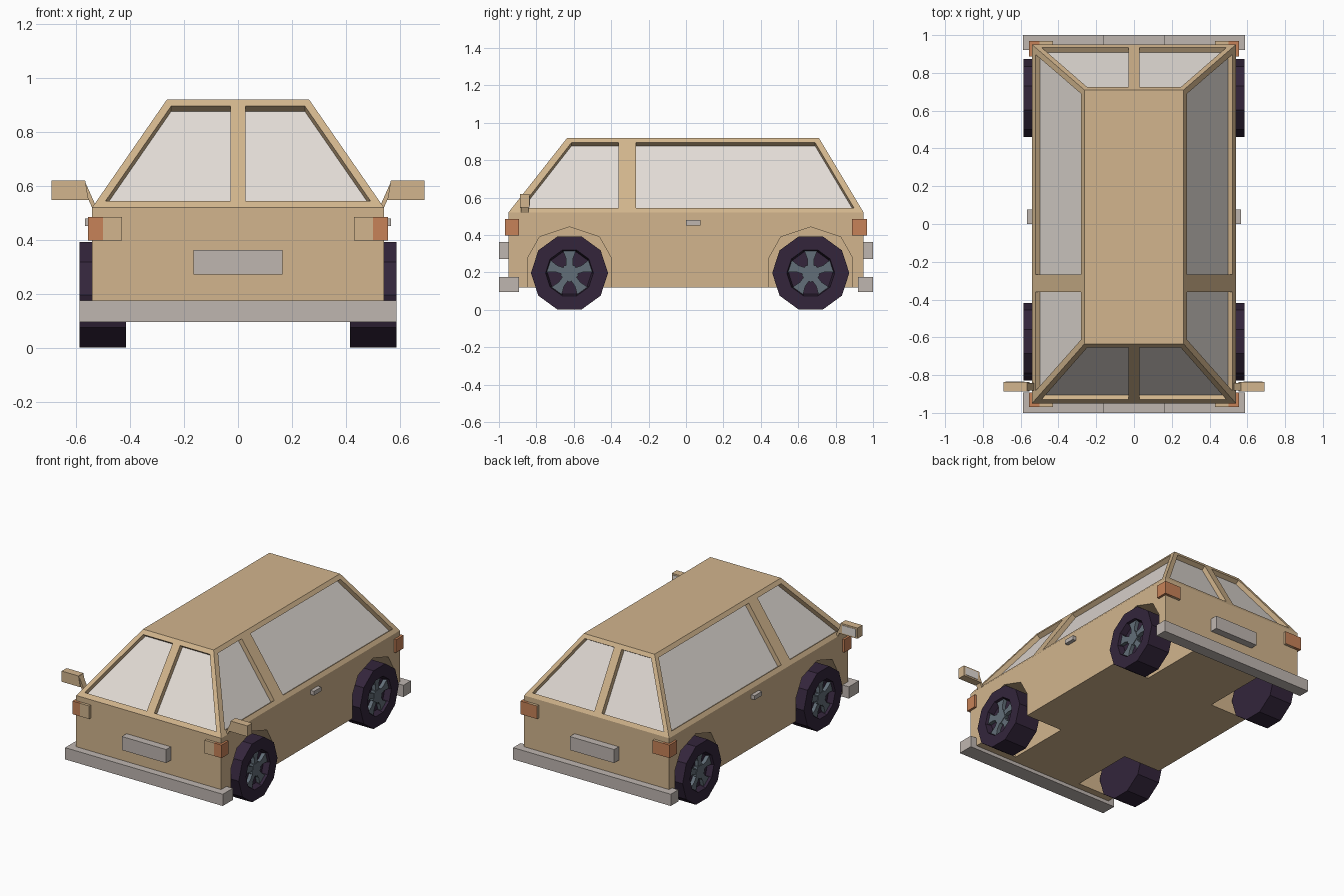
import bpy, bmesh, math
from mathutils import Vector

if "Cube" in bpy.data.objects:
    bpy.data.objects.remove(bpy.data.objects["Cube"])


def mat(name, r, g, b):
    lin = lambda c: (c / 255 / 12.92) if c < 11 else ((c / 255 + 0.055) / 1.055) ** 2.4
    m = bpy.data.materials.new(name)
    m.diffuse_color = (lin(r), lin(g), lin(b), 1)
    m.use_nodes = True
    m.node_tree.nodes["Principled BSDF"].inputs["Base Color"].default_value = m.diffuse_color
    return m


TAN = mat("tan paint", 210, 181, 141)
GLASS = mat("pale glass", 227, 220, 214)
GREY = mat("grey trim", 191, 182, 176)
ORANGE = mat("orange lamp", 199, 130, 88)
TYRE = mat("dark tyre", 51, 37, 59)
SLATE = mat("slate wheel", 98, 110, 120)


def finish(bm, name, *mats):
    bmesh.ops.remove_doubles(bm, verts=bm.verts[:], dist=1e-5)
    bmesh.ops.recalc_face_normals(bm, faces=bm.faces[:])
    me = bpy.data.meshes.new(name)
    bm.to_mesh(me)
    bm.free()
    for m in mats:
        me.materials.append(m)
    ob = bpy.data.objects.new(name, me)
    bpy.context.collection.objects.link(ob)
    return ob


def add_face(bm, pts, index=0):
    f = bm.faces.new([bm.verts.new(p) for p in pts])
    f.material_index = index
    return f


def add_prism(bm, a, b):
    """Closed solid between two matching outlines."""
    add_face(bm, a)
    add_face(bm, b)
    n = len(a)
    for i in range(n):
        j = (i + 1) % n
        add_face(bm, [a[i], a[j], b[j], b[i]])


def box(name, x, y, z, *mats):
    bm = bmesh.new()
    base = [(x[0], y[0]), (x[1], y[0]), (x[1], y[1]), (x[0], y[1])]
    add_prism(bm, [(*p, z[0]) for p in base], [(*p, z[1]) for p in base])
    return finish(bm, name, *mats)


# Body shell with sloping cabin walls and recessed windows
Z0, Z1, Z2 = 0.12, 0.52, 0.92
HX, RX, FY, BY, RFY, RBY = 0.54, 0.263, -0.95, 0.95, -0.635, 0.71
DEPTH = 0.032


def wall_point(side, s, z):
    t = (z - Z1) / (Z2 - Z1)
    if side == "front":
        return Vector((s, FY + (RFY - FY) * t, z))
    if side == "back":
        return Vector((s, BY + (RBY - BY) * t, z))
    x = HX + (RX - HX) * t
    return Vector((x if side == "right" else -x, s, z))


def wall(bm, side, lo, hi, wins, zb=0.545, zt=0.895):
    P = [wall_point(side, *a) for a in ((lo[0], Z1), (lo[1], Z1), (hi[1], Z2), (hi[0], Z2))]
    A, B = [[wall_point(side, s, z) for s, z in zip(w, (zb, zb, zt, zt))] for w in wins]
    for poly in ([P[0], P[1], B[1], B[0], A[1], A[0]], [P[3], P[0], A[0], A[3]],
                 [P[1], P[2], B[2], B[1]], [P[2], P[3], A[3], A[2], B[3], B[2]],
                 [A[1], B[0], B[3], A[2]]):
        add_face(bm, poly)
    n = (P[1] - P[0]).cross(P[3] - P[0]).normalized()
    if n.z > 0:
        n = -n
    for W in (A, B):
        inner = [p + n * DEPTH for p in W]
        add_face(bm, inner, 1)
        for i in range(4):
            j = (i + 1) % 4
            add_face(bm, [W[i], W[j], inner[j], inner[i]])


bm = bmesh.new()
base = [(-HX, FY), (HX, FY), (HX, BY), (-HX, BY)]
add_face(bm, [(*p, Z0) for p in base])
for i in range(4):
    a, b = base[i], base[(i + 1) % 4]
    add_face(bm, [(*a, Z0), (*b, Z0), (*b, Z1), (*a, Z1)])
add_face(bm, [(-RX, RFY, Z2), (RX, RFY, Z2), (RX, RBY, Z2), (-RX, RBY, Z2)])
end_wins = [(-0.49, -0.028, -0.028, -0.248), (0.028, 0.49, 0.248, 0.028)]
side_wins = [(-0.885, -0.36, -0.36, -0.612), (-0.267, 0.898, 0.69, -0.267)]
for side in ("front", "back"):
    wall(bm, side, (-HX, HX), (-RX, RX), end_wins)
for side in ("left", "right"):
    wall(bm, side, (FY, BY), (RFY, RBY), side_wins)
body = finish(bm, "body", TAN, GLASS)

# Wheel wells cut out of the body
AXLES = {"front": -0.623, "rear": 0.667}
AZ = 0.197
arch = [(-0.222, 0.05), (0.222, 0.05), (0.222, 0.28), (0.16, 0.39),
        (0, 0.443), (-0.16, 0.39), (-0.222, 0.28)]
bm = bmesh.new()
for yc in AXLES.values():
    for s in (-1, 1):
        add_prism(bm, [(s * 0.26, yc + y, z) for y, z in arch],
                  [(s * 0.7, yc + y, z) for y, z in arch])
cutter = finish(bm, "wheel_well_cutter", TAN)
cutter.hide_render = True
cutter.hide_viewport = True
cut = body.modifiers.new("wheel wells", "BOOLEAN")
cut.operation = "DIFFERENCE"
cut.solver = "EXACT"
cut.object = cutter

# Wheels: ten-sided tyres with a dished face and five spokes
def ring(r, x, yc, n=10, turn=0.0):
    return [(x, yc + r * math.cos(turn + k * math.tau / n),
             AZ + r * math.sin(turn + k * math.tau / n)) for k in range(n)]


for end, yc in AXLES.items():
    for side, s in (("right", 1), ("left", -1)):
        bm = bmesh.new()
        rings = [ring(r, s * x, yc) for r, x in
                 ((0.206, 0.415), (0.206, 0.586), (0.128, 0.586), (0.118, 0.545))]
        add_face(bm, rings[0])
        add_face(bm, rings[-1])
        for a, b in zip(rings, rings[1:]):
            for i in range(10):
                j = (i + 1) % 10
                add_face(bm, [a[i], a[j], b[j], b[i]])
        finish(bm, f"{end}_{side}_tyre", TYRE)
        bm = bmesh.new()
        for k in range(5):
            t = math.pi / 2 + k * math.tau / 5
            c, d = math.cos(t), math.sin(t)
            prof = [(0.03, -0.018), (0.075, -0.018), (0.117, -0.034),
                    (0.117, 0.034), (0.075, 0.018), (0.03, 0.018)]
            pts = [(yc + r * c - w * d, AZ + r * d + w * c) for r, w in prof]
            add_prism(bm, [(s * 0.54, *p) for p in pts], [(s * 0.57, *p) for p in pts])
        add_prism(bm, ring(0.05, s * 0.54, yc, 5, math.pi / 2 + 0.628),
                  ring(0.05, s * 0.574, yc, 5, math.pi / 2 + 0.628))
        finish(bm, f"{end}_{side}_spokes", SLATE)

# Bumpers and number plates
box("front_bumper", (-0.587, 0.587), (-1, -0.893), (0.096, 0.175), GREY)
box("rear_bumper", (-0.587, 0.587), (0.92, 1), (0.096, 0.175), GREY)
box("front_plate", (-0.165, 0.165), (-1, -0.94), (0.272, 0.363), GREY)
box("rear_plate", (-0.165, 0.165), (0.94, 1), (0.272, 0.363), GREY)

for side, s in (("right", 1), ("left", -1)):
    # Corner lamps
    for end, y in (("front", (-0.968, -0.893)), ("rear", (0.888, 0.968))):
        box(f"{end}_{side}_outer_lamp", sorted((s * 0.5, s * 0.555)), y, (0.397, 0.485), ORANGE)
        lamp = box(f"{end}_{side}_inner_lamp", sorted((s * 0.43, s * 0.5)), y,
                   (0.397, 0.485), TAN, ORANGE)
        for f in lamp.data.polygons:
            f.material_index = int(f.normal.y > 0.9 and end == "rear")
    # Door handle
    box(f"{side}_door_handle", sorted((s * 0.53, s * 0.566)), (0, 0.078), (0.452, 0.48), GREY)
    # Wing mirror: housing, angled stalk and glass
    bm = bmesh.new()
    prof = [(0.566, 0.62), (0.691, 0.62), (0.691, 0.548), (0.553, 0.548)]
    add_prism(bm, [(s * x, -0.888, z) for x, z in prof], [(s * x, -0.836, z) for x, z in prof])
    finish(bm, f"{side}_mirror", TAN)
    bm = bmesh.new()
    prof = [(0.566, 0.615), (0.575, 0.55), (0.553, 0.548), (0.535, 0.508), (0.528, 0.53)]
    add_prism(bm, [(s * x, -0.882, z) for x, z in prof], [(s * x, -0.842, z) for x, z in prof])
    finish(bm, f"{side}_mirror_stalk", TAN)
    box(f"{side}_mirror_glass", sorted((s * 0.58, s * 0.68)), (-0.838, -0.833),
        (0.558, 0.61), GLASS)
